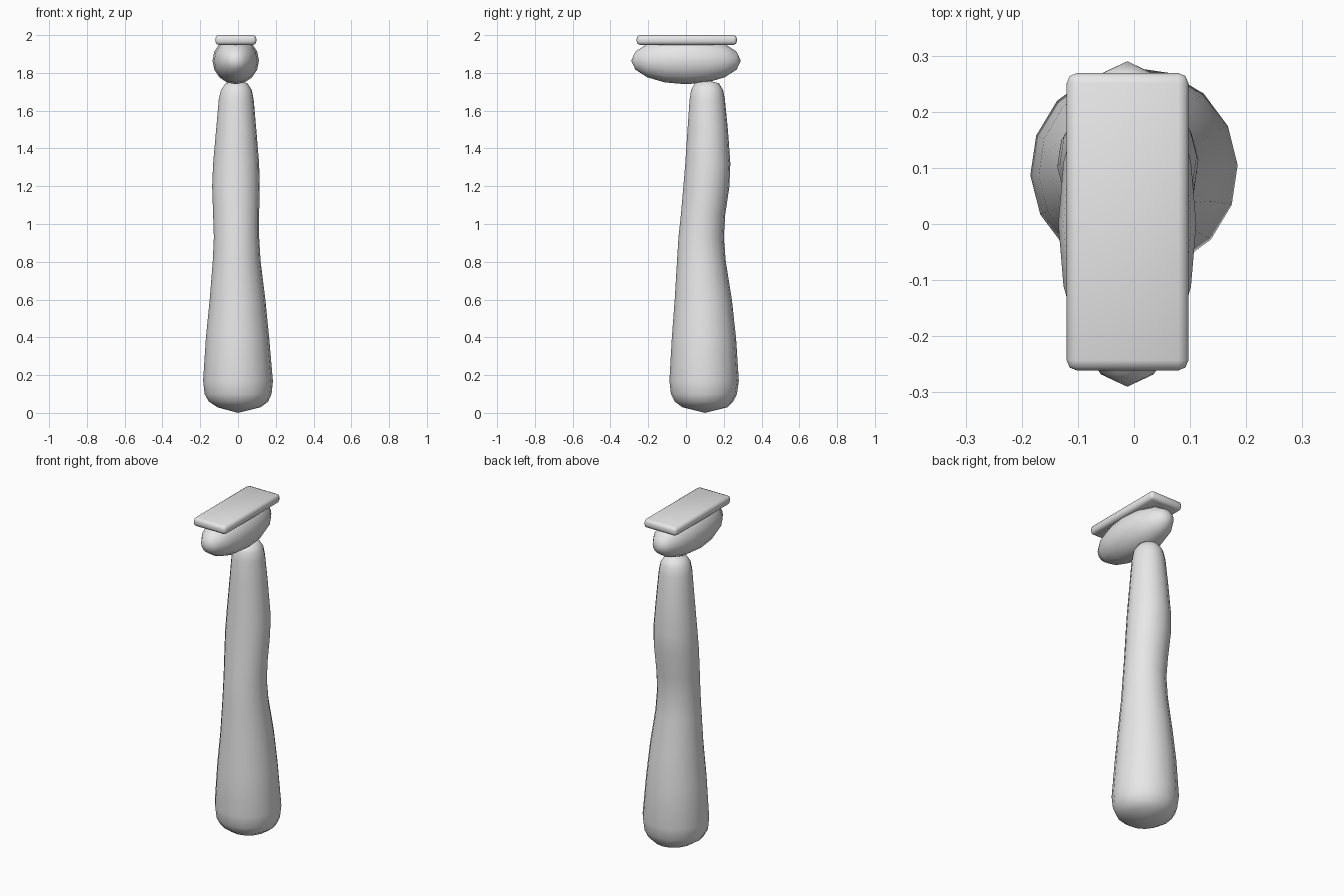
import bpy
import bmesh
import math
from mathutils import Matrix, Vector

cube = bpy.data.objects.get("Cube")
if cube:
    bpy.data.objects.remove(cube, do_unlink=True)

# Single plain grey
grey = bpy.data.materials.new("plain grey")
grey.use_nodes = True
colour = (0.8, 0.8, 0.8, 1)
grey.diffuse_color = colour
grey.node_tree.nodes["Principled BSDF"].inputs["Base Color"].default_value = colour


def finish(bm, name, angle):
    """Turn a bmesh into a shaded, coloured object."""
    bmesh.ops.recalc_face_normals(bm, faces=bm.faces)
    mesh = bpy.data.meshes.new(name)
    bm.to_mesh(mesh)
    bm.free()
    mesh.materials.append(grey)
    obj = bpy.data.objects.new(name, mesh)
    bpy.context.collection.objects.link(obj)
    bpy.ops.object.select_all(action="DESELECT")
    obj.select_set(True)
    bpy.context.view_layer.objects.active = obj
    bpy.ops.object.shade_smooth_by_angle(angle=math.radians(angle))
    return obj


# Handle: loft of oval rings, each (height, right, left, front, back)
SIDES = 16
profile = [
    (.03, -.11, .12, -.02, .22),
    (.06, -.155, .16, -.06, .25),
    (.1, -.177, .178, -.08, .27),
    (.17, -.185, .185, -.088, .28),
    (.4, -.17, .165, -.075, .265),
    (.6, -.15, .145, -.06, .243),
    (.8, -.134, .12, -.048, .211),
    (.93, -.128, .112, -.04, .2),
    (1.05, -.132, .112, -.027, .208),
    (1.2, -.137, .115, -.014, .23),
    (1.32, -.132, .112, -.004, .235),
    (1.5, -.116, .097, .008, .222),
    (1.66, -.102, .083, .019, .206),
    (1.71, -.09, .073, .027, .196),
    (1.745, -.065, .05, .047, .175),
]
bm = bmesh.new()
rings = []
for z, x0, x1, y0, y1 in profile:
    ring = []
    for i in range(SIDES):
        a = math.tau * i / SIDES + 0.05
        ring.append(bm.verts.new(((x0 + x1) / 2 + (x1 - x0) / 2 * math.cos(a),
                                  (y0 + y1) / 2 + (y1 - y0) / 2 * math.sin(a), z)))
    rings.append(ring)
for low, high in zip(rings, rings[1:]):
    for i in range(SIDES):
        j = (i + 1) % SIDES
        bm.faces.new((low[i], low[j], high[j], high[i]))
# Rounded ends close to a single point
for ring, tip in ((rings[0], (0, .1, 0)), (rings[-1], (-.008, .11, 1.762))):
    centre = bm.verts.new(tip)
    for i in range(SIDES):
        bm.faces.new((ring[i], ring[(i + 1) % SIDES], centre))
finish(bm, "handle", 60)

# Head: stretched ball with its poles at the front and back
bm = bmesh.new()
bmesh.ops.create_uvsphere(bm, u_segments=16, v_segments=8, radius=1)
bmesh.ops.transform(
    bm, verts=bm.verts,
    matrix=Matrix.Translation((-.012, 0, 1.865))
    @ Matrix.Diagonal((.123, .29, .125, 1))
    @ Matrix.Rotation(math.pi / 2, 4, "X"))
finish(bm, "head", 60)

# Blade plate: flat block with rounded edges
bm = bmesh.new()
bmesh.ops.create_cube(bm, size=1)
bmesh.ops.scale(bm, verts=bm.verts, vec=Vector((.217, .53, .052)))
bmesh.ops.translate(bm, verts=bm.verts, vec=Vector((-.0115, .004, 1.974)))
bmesh.ops.bevel(bm, geom=bm.edges[:], offset=.018, segments=2,
                profile=.5, affect="EDGES")
finish(bm, "blade_plate", 50)
